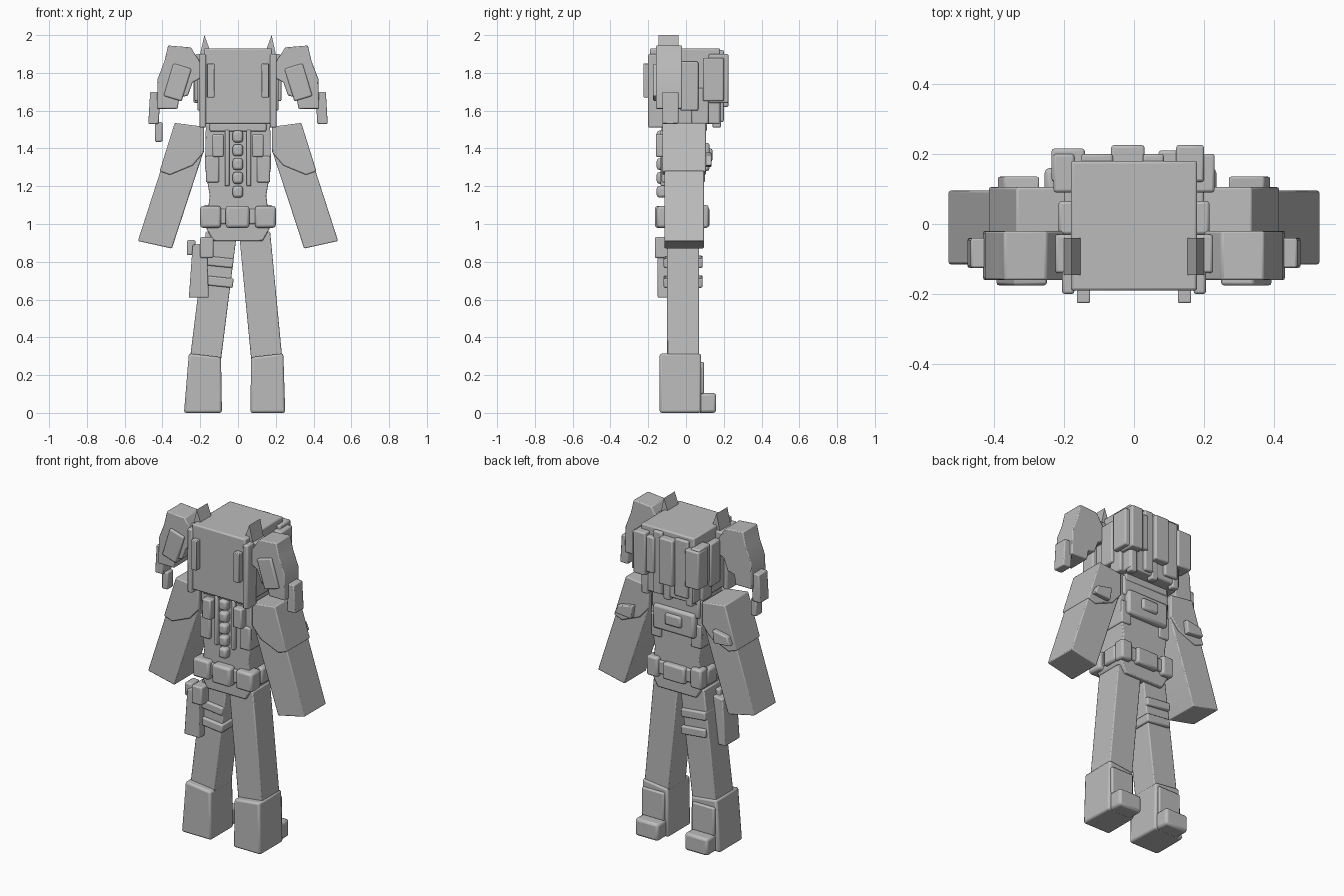
import bpy, bmesh, math
from mathutils import Matrix, Vector

cube = bpy.data.objects.get("Cube")
if cube:
    bpy.data.objects.remove(cube, do_unlink=True)

grey = bpy.data.materials.new("plain grey")
grey.use_nodes = True
GREY = (0.5, 0.5, 0.5, 1)
grey.diffuse_color = GREY
grey.node_tree.nodes["Principled BSDF"].inputs["Base Color"].default_value = GREY


def finish(name, bm, bevel):
    """Turn a bmesh into a softly bevelled object."""
    bmesh.ops.recalc_face_normals(bm, faces=bm.faces)
    me = bpy.data.meshes.new(name)
    bm.to_mesh(me)
    bm.free()
    me.materials.append(grey)
    ob = bpy.data.objects.new(name, me)
    bpy.context.collection.objects.link(ob)
    if bevel:
        mod = ob.modifiers.new("soft edges", 'BEVEL')
        mod.width, mod.segments = bevel, 2
    bpy.ops.object.select_all(action='DESELECT')
    ob.select_set(True)
    bpy.context.view_layer.objects.active = ob
    bpy.ops.object.shade_smooth_by_angle(angle=math.radians(40))
    return ob


def box(name, x, y, z, bevel=0.008, tilt=0):
    """Box from ranges, optionally tilted about the y axis."""
    bm = bmesh.new()
    bmesh.ops.create_cube(bm, size=1)
    size = [b - a for a, b in (x, y, z)]
    mid = Vector([(a + b) / 2 for a, b in (x, y, z)])
    bm.transform(Matrix.Translation(mid) @ Matrix.Rotation(math.radians(tilt), 4, 'Y')
                 @ Matrix.Diagonal((*size, 1)))
    return finish(name, bm, bevel)


def slab(name, outline, y, side=1, bevel=0.006):
    """Front outline (x, z) extruded through the depth range y."""
    bm = bmesh.new()
    face = bm.faces.new([bm.verts.new((side * px, y[0], pz)) for px, pz in outline])
    new = bmesh.ops.extrude_face_region(bm, geom=[face])["geom"]
    verts = [v for v in new if isinstance(v, bmesh.types.BMVert)]
    bmesh.ops.translate(bm, verts=verts, vec=(0, y[1] - y[0], 0))
    return finish(name, bm, bevel)


def span(side, a, b):
    return tuple(sorted((side * a, side * b)))


# Head and torso
box("head", (-.18, .18), (-.19, .18), (1.53, 1.93))
slab("torso", [(-.17, 1.53), (.17, 1.53), (.175, 1.3), (.15, 1.15), (.17, .98),
               (.13, .91), (-.13, .91), (-.17, .98), (-.15, 1.15), (-.175, 1.3)], (-.115, .09))
box("neck_collar", (-.15, .15), (-.13, .11), (1.49, 1.535))

for side, tag in ((1, "left"), (-1, "right")):
    # Arms and sleeves
    slab(tag + "_arm", [(.18, 1.51), (.33, 1.53), (.53, .91), (.35, .87), (.18, 1.39)],
         (-.115, .095), side)
    slab(tag + "_sleeve", [(.18, 1.515), (.335, 1.535), (.415, 1.28), (.36, 1.26),
                           (.24, 1.31), (.18, 1.38)], (-.125, .105), side)
    slab(tag + "_sleeve_fold", [(.27, 1.38), (.37, 1.36), (.39, 1.31), (.28, 1.3)],
         (.09, .135), side)

    # Legs, boots and heels
    off = .02 if side < 0 else 0
    slab(tag + "_leg", [(.005, .96), (.17, .96), (.235 + off, .28), (.07 + off, .28)],
         (-.1, .07), side)
    slab(tag + "_boot", [(.07 + off, .295), (.24 + off, .315), (.25 + off * 1.8, 0),
                         (.065 + off, 0)], (-.14, .08), side, .012)
    box(tag + "_boot_heel", span(side, .08 + off, .235 + off), (.06, .16), (0, .105), .015)
    box(tag + "_boot_back", span(side, .085 + off, .235 + off), (.05, .095), (.1, .27))

    # Pointed ears, wide from front to back
    slab(tag + "_ear", [(.145, 1.91), (.2, 1.9), (.178, 2.0)], (-.145, -.04), side, 0)

    # Side tails of hair with stepped tips
    slab(tag + "_tail_hair", [(.19, 1.84), (.25, 1.935), (.37, 1.945), (.39, 1.86),
                              (.425, 1.77), (.43, 1.61), (.32, 1.61), (.31, 1.67),
                              (.265, 1.68), (.24, 1.75), (.2, 1.77)], (-.16, -.02), side)
    slab(tag + "_tail_tip", [(.41, 1.7), (.465, 1.7), (.475, 1.53), (.42, 1.53)],
         (-.125, -.04), side)
    box(tag + "_tail_lock", span(side, .27, .37), (-.175, -.1), (1.66, 1.84), tilt=-17 * side)
    box(tag + "_tail_tie", span(side, .17, .225), (-.14, -.03), (1.78, 1.9))

    # Face locks and side hair
    box(tag + "_face_lock", span(side, .125, .163), (-.225, -.18), (1.67, 1.85), .004)
    box(tag + "_temple_lock", span(side, .17, .205), (-.2, -.11), (1.51, 1.9))
    box(tag + "_side_lock", span(side, .17, .215), (-.03, .065), (1.6, 1.86))
    box(tag + "_rear_side_lock", span(side, .17, .23), (.09, .2), (1.65, 1.88))
    box(tag + "_low_side_lock", span(side, .165, .2), (.03, .12), (1.53, 1.72))

    # Chest pouches, jacket edges and straps
    box(tag + "_chest_pouch", span(side, .075, .135), (-.16, -.1), (1.355, 1.475))
    box(tag + "_jacket_edge", span(side, .045, .07), (-.135, -.1), (1.2, 1.5))
    box(tag + "_jacket_panel", span(side, .1, .17), (-.13, .1), (1.22, 1.36))

    # Belt pouches
    box(tag + "_belt_pouch", span(side, .09, .2), (-.155, -.06), (.98, 1.095), .014)
    box(tag + "_belt_side", span(side, .13, .19), (-.04, .06), (.985, 1.085), .014)
    box(tag + "_belt_rear_pouch", span(side, .11, .185), (.05, .12), (.98, 1.1), .012)

# Belt with buckle
box("belt", (-.175, .175), (-.13, .105), (1.0, 1.08))
box("belt_buckle", (-.065, .06), (-.165, -.1), (.98, 1.095), .014)
box("belt_back_plate", (-.075, .075), (.08, .125), (.985, 1.085), .012)

# Column of front toggles
for i in range(5):
    z = 1.14 + i * .073
    box("front_toggle_%d" % (i + 1), (-.028, .026), (-.155, -.1), (z, z + .062), .014)

# Back of the jacket
box("back_panel", (-.14, .14), (.07, .125), (1.28, 1.43), .015)
box("back_yoke", (-.16, .16), (.07, .105), (1.4, 1.52), .012)
box("back_fold", (-.06, .05), (.1, .14), (1.33, 1.4), .012)

# Hair strips down the back, each with its own width, depth and ends
strips = [(-.235, -.14, .215, 1.64, 1.87), (-.15, -.06, .2, 1.56, 1.91),
          (-.065, .03, .225, 1.62, 1.9), (.025, .085, .2, 1.54, 1.92),
          (.07, .13, .21, 1.66, 1.88), (.12, .2, .225, 1.64, 1.9)]
for i, (x0, x1, depth, low, high) in enumerate(strips):
    box("back_hair_%d" % (i + 1), (x0, x1), (.12, depth), (low, high))
for i, x in enumerate((-.17, -.02, .13)):
    box("hair_end_%d" % (i + 1), (x, x + .045), (.14, .185), (1.51, 1.67))

# Loose hair end on the right side
box("right_tail_end", (-.44, -.4), (-.11, -.05), (1.435, 1.54))

# Thigh holster and leg straps
slab("thigh_holster", [(-.165, .9), (-.24, .89), (-.26, .61), (-.155, .61)], (-.15, -.01))
box("holster_flap", (-.2, -.13), (-.165, -.04), (.82, .93))
box("holster_clip", (-.27, -.225), (-.13, -.05), (.835, .915))
for z in (.67, .775):
    box("thigh_strap", (-.19, -.025), (-.118, .088), (z, z + .05), tilt=6)
